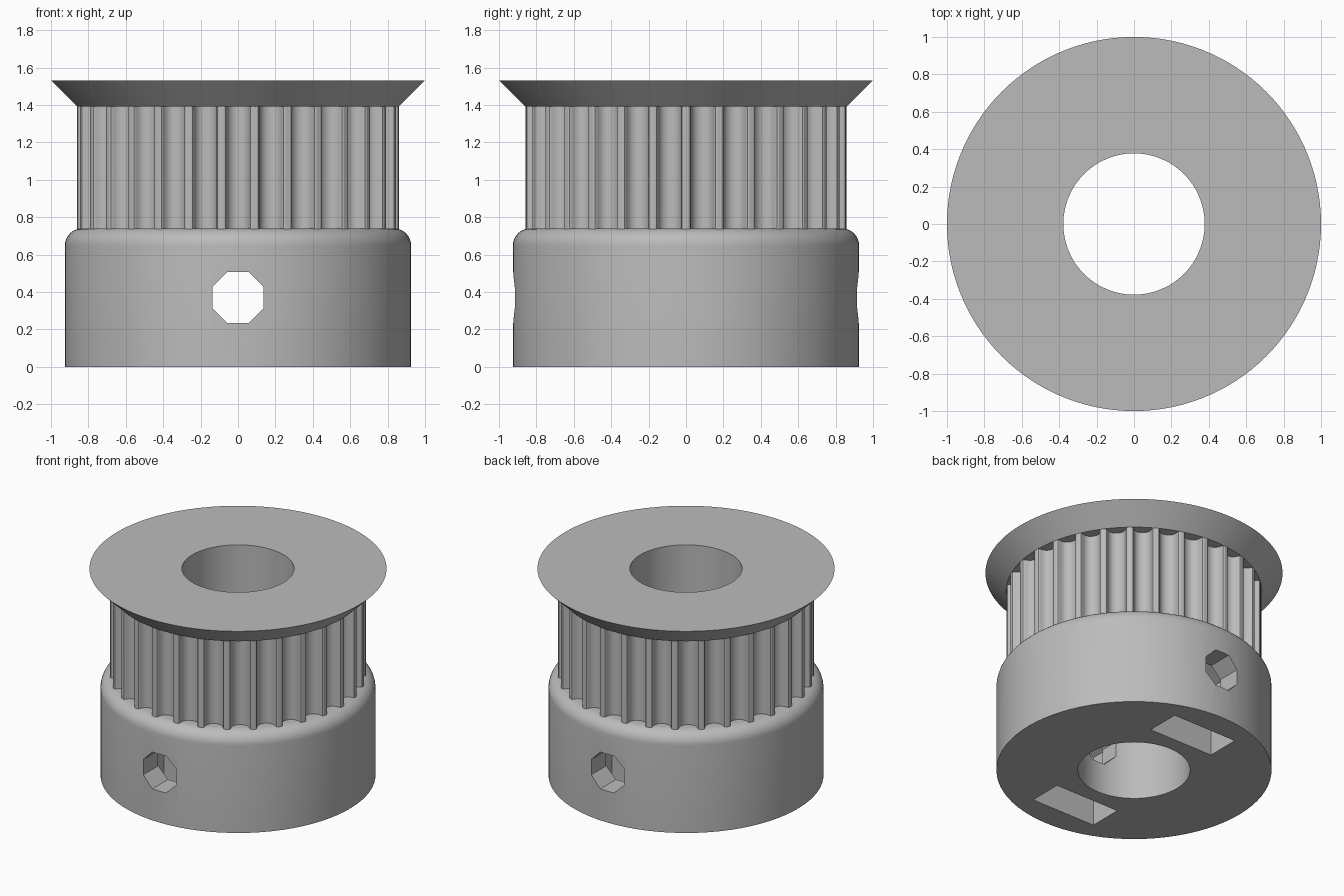
import bpy, bmesh, math
from mathutils import Matrix

if "Cube" in bpy.data.objects:
    bpy.data.objects.remove(bpy.data.objects["Cube"])

S = 1 / 10.8            # millimetres to model units
TEETH = 30
BASE_H, BELT_H, FLANGE_H = 8 * S, 7.05 * S, 1.5 * S
TOOTH_R = 9.294 * S
Z_FLANGE = BASE_H + BELT_H
TOP = Z_FLANGE + FLANGE_H

metal = bpy.data.materials.new("plain grey")
metal.diffuse_color = (0.5, 0.5, 0.5, 1)
metal.use_nodes = True
metal.node_tree.nodes["Principled BSDF"].inputs["Base Color"].default_value = metal.diffuse_color


def make(name, bm):
    bmesh.ops.recalc_face_normals(bm, faces=bm.faces[:])
    me = bpy.data.meshes.new(name)
    bm.to_mesh(me)
    bm.free()
    me.materials.append(metal)
    ob = bpy.data.objects.new(name, me)
    bpy.context.collection.objects.link(ob)
    return ob


def prism(name, outline, z0, z1, matrix=Matrix()):
    """Extrude an xy outline from z0 to z1."""
    bm = bmesh.new()
    face = bm.faces.new([bm.verts.new((x, y, z0)) for x, y in outline])
    top = bmesh.ops.extrude_face_region(bm, geom=[face])["geom"]
    bmesh.ops.translate(bm, vec=(0, 0, z1 - z0),
                        verts=[v for v in top if isinstance(v, bmesh.types.BMVert)])
    bmesh.ops.transform(bm, matrix=matrix, verts=bm.verts[:])
    return make(name, bm)


def lathe(name, profile, sides):
    """Solid of revolution from (radius, z) points, capped at both ends."""
    bm = bmesh.new()
    rings = [[bm.verts.new((r * math.cos(math.tau * i / sides),
                            r * math.sin(math.tau * i / sides), z))
              for i in range(sides)] for r, z in profile]
    for a, b in zip(rings, rings[1:]):
        for i in range(sides):
            j = (i + 1) % sides
            bm.faces.new((a[i], a[j], b[j], b[i]))
    bm.faces.new(rings[0])
    bm.faces.new(rings[-1])
    return make(name, bm)


def ngon(r, n, phase=0.0):
    return [(r * math.cos(math.tau * i / n + phase),
             r * math.sin(math.tau * i / n + phase)) for i in range(n)]


def combine(target, other, operation):
    mod = target.modifiers.new(operation, 'BOOLEAN')
    mod.operation, mod.solver, mod.object = operation, 'EXACT', other
    bpy.context.view_layer.objects.active = target
    bpy.ops.object.modifier_apply(modifier=mod.name)
    bpy.data.objects.remove(other)


# hub with a rounded shoulder
shoulder = [((9 + math.cos(math.pi / 2 * k / 8)) * S,
             (7 + math.sin(math.pi / 2 * k / 8)) * S) for k in range(9)]
pulley = lathe("pulley", [(10 * S, 0)] + shoulder, 80)

# toothed belt section: one rounded groove repeated round the rim
half = [(0.847, 0), (0.735, 0.037), (0.678, 0.131), (0.656, 0.238), (0.620, 0.343),
        (0.572, 0.444), (0.512, 0.540), (0.406, 0.637), (0.282, 0.707), (0.144, 0.750)]
groove = half + [(0, 0.765)] + [(-x, d) for x, d in reversed(half)]
outline = []
for t in range(TEETH):
    a = math.tau * t / TEETH
    for x, d in reversed(groove):
        px, py = x * S, (d - 9.255) * S
        outline.append((px * math.cos(a) - py * math.sin(a),
                        px * math.sin(a) + py * math.cos(a)))
combine(pulley, prism("teeth", outline, BASE_H - 0.1, Z_FLANGE + 0.05), 'UNION')

# flared retaining flange
combine(pulley, lathe("flange", [(TOOTH_R, Z_FLANGE), (1.0, TOP)], 120), 'UNION')

# shaft bore
combine(pulley, prism("bore", ngon(4.08 * S, 64), -0.2, TOP + 0.2), 'DIFFERENCE')

# captive nut pockets on both sides, open at the bottom with a pointed roof
mid = BASE_H / 2
w, side, tip = 2.85 * S, mid + 1.65 * S, mid + 3.3 * S
pocket = [(-w, -0.1), (w, -0.1), (w, side), (0, tip), (-w, side)]
upright = Matrix.Rotation(math.pi / 2, 4, 'X')      # outline y becomes z, depth becomes -y
for z0, z1 in ((5.3 * S, 8 * S), (-8 * S, -5.3 * S)):
    combine(pulley, prism("nut_pocket", pocket, z0, z1, upright), 'DIFFERENCE')

# octagonal set-screw hole right through the hub
hole = [(x, z + mid) for x, z in ngon(1.6 * S, 8, math.pi / 8)]
combine(pulley, prism("screw_hole", hole, -1.2, 1.2, upright), 'DIFFERENCE')

# smooth the round surfaces, keep edges crisp
bpy.ops.object.select_all(action='DESELECT')
pulley.select_set(True)
bpy.context.view_layer.objects.active = pulley
bpy.ops.object.shade_smooth_by_angle(angle=math.radians(20))
